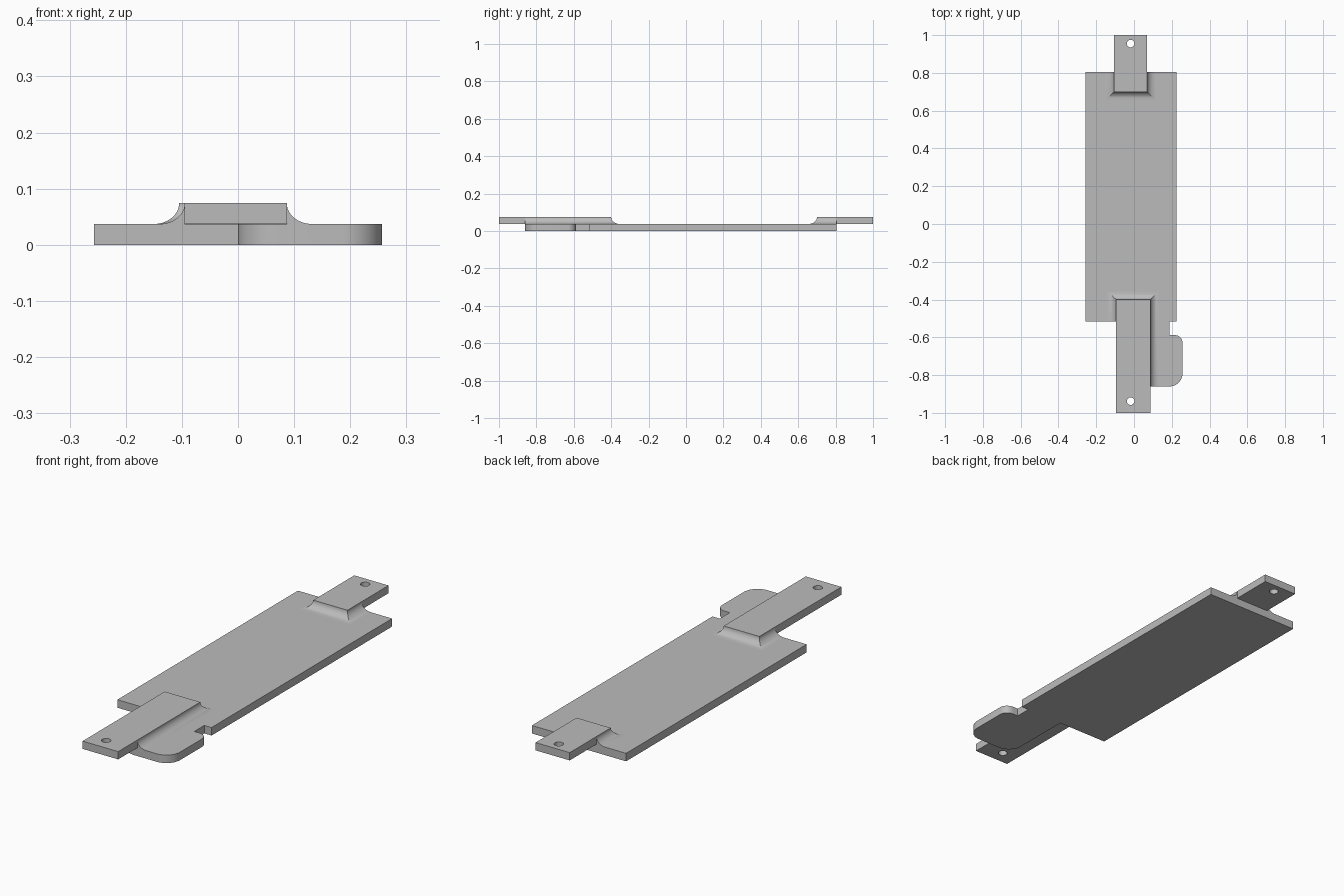
import bpy, bmesh
from math import cos, sin, pi, radians

cube = bpy.data.objects.get("Cube")
if cube:
    bpy.data.objects.remove(cube, do_unlink=True)

grey = bpy.data.materials.new("plain grey")
grey.use_nodes = True
grey.diffuse_color = (0.5, 0.5, 0.5, 1)
grey.node_tree.nodes["Principled BSDF"].inputs["Base Color"].default_value = grey.diffuse_color

PLATE_TOP, ARM_BASE, ARM_TOP = 0.037, 0.038, 0.074
FILLET = 0.045


def finish(name, bm):
    bmesh.ops.recalc_face_normals(bm, faces=bm.faces)
    mesh = bpy.data.meshes.new(name)
    bm.to_mesh(mesh)
    bm.free()
    mesh.materials.append(grey)
    obj = bpy.data.objects.new(name, mesh)
    bpy.context.collection.objects.link(obj)
    bpy.ops.object.select_all(action="DESELECT")
    obj.select_set(True)
    bpy.context.view_layer.objects.active = obj
    bpy.ops.object.shade_smooth_by_angle(angle=radians(30))


def arc(cx, cy, r, start, sweep, steps=12):
    angles = [radians(start + sweep * i / steps) for i in range(steps + 1)]
    return [(cx + r * cos(a), cy + r * sin(a)) for a in angles]


def prism(name, loops, z0, z1):
    """Extrude an outline, with optional hole loops, from z0 to z1."""
    bm = bmesh.new()
    edges = []
    for loop in loops:
        vs = [bm.verts.new((x, y, z0)) for x, y in loop]
        edges += [bm.edges.new((vs[i - 1], vs[i])) for i in range(len(vs))]
    bmesh.ops.triangle_fill(bm, edges=edges, use_beauty=True, normal=(0, 0, 1))
    top = bmesh.ops.extrude_face_region(bm, geom=bm.faces[:], use_keep_orig=True)["geom"]
    bmesh.ops.translate(bm, vec=(0, 0, z1 - z0),
                        verts=[g for g in top if isinstance(g, bmesh.types.BMVert)])
    finish(name, bm)


def arm(name, x0, x1, y_tip, y_root, hole_y):
    outline = [(x0, y_tip), (x1, y_tip), (x1, y_root), (x0, y_root)]
    hole = arc(-0.018, hole_y, 0.02, 0, 360, 24)[:-1]
    prism(name, [outline, hole], ARM_BASE, ARM_TOP)


def fillet(name, x0, x1, y_root, left_end, right_end, out):
    """Sweep a concave quarter profile around three sides of an arm."""
    height = ARM_TOP - PLATE_TOP
    profile = [(0, PLATE_TOP)]
    for i in range(13):
        a = pi / 2 * i / 12
        profile.append((FILLET * (1 - cos(a)), ARM_TOP - height * sin(a)))
    bm = bmesh.new()
    rings = []
    for d, z in profile:
        path = [(x0 - d, left_end), (x0 - d, y_root + out * d),
                (x1 + d, y_root + out * d), (x1 + d, right_end)]
        rings.append([bm.verts.new((x, y, z)) for x, y in path])
    for k in range(1, len(rings) - 1):
        for j in range(3):
            bm.faces.new((rings[k][j], rings[k][j + 1], rings[k + 1][j + 1], rings[k + 1][j]))
    for j in (0, 3):
        bm.faces.new([ring[j] for ring in rings])
    # underside and inner wall
    for k in (0, len(rings) - 1):
        other = 1 if k == 0 else 0
        for j in range(3):
            bm.faces.new((rings[k][j], rings[k][j + 1], rings[other][j + 1], rings[other][j]))
    finish(name, bm)


# Base plate with rounded side tab and notch
outline = [(-0.257, 0.805), (-0.257, -0.515), (0.0, -0.515)]
outline += arc(0.07, -0.79, 0.07, 180, 90)
outline += arc(0.187, -0.79, 0.07, 270, 90)
outline += arc(0.215, -0.63, 0.042, 0, 90)
outline += [(0.188, -0.588), (0.188, -0.515), (0.225, -0.515), (0.225, 0.805)]
prism("base_plate", [outline], 0, PLATE_TOP)

# Mounting arms with screw holes
arm("front_arm", -0.095, 0.087, -1.0, -0.40, -0.938)
arm("rear_arm", -0.105, 0.07, 1.0, 0.70, 0.955)

# Blends between arms and plate
fillet("front_arm_blend", -0.095, 0.087, -0.40, -0.515, -0.86, 1)
fillet("rear_arm_blend", -0.105, 0.07, 0.70, 0.805, 0.805, -1)
